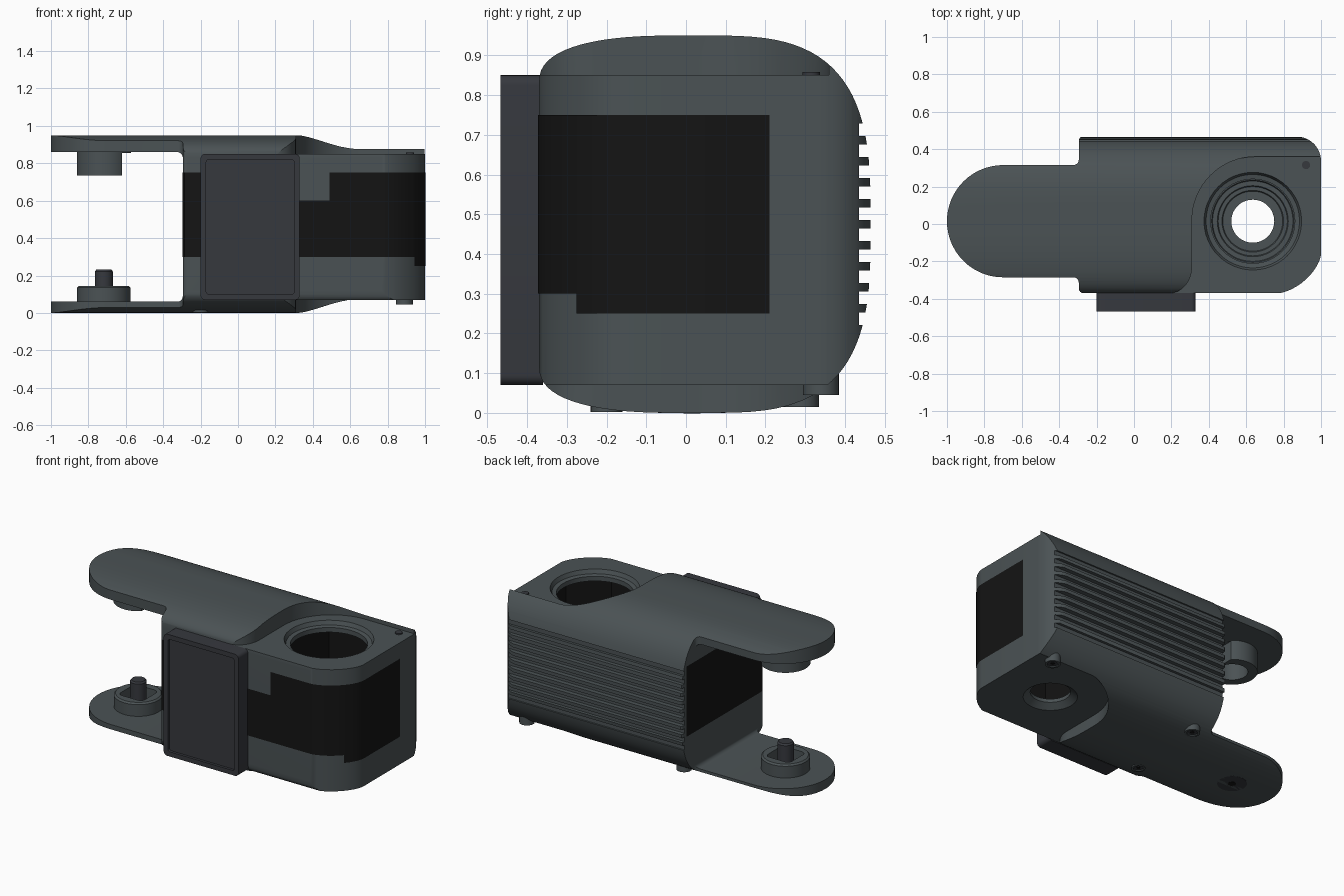
import bpy, bmesh, math
from mathutils import Matrix

if "Cube" in bpy.data.objects:
    bpy.data.objects.remove(bpy.data.objects["Cube"])

def material(name, rgb):
    m = bpy.data.materials.new(name)
    m.diffuse_color = (*rgb, 1)
    m.use_nodes = True
    m.node_tree.nodes["Principled BSDF"].inputs["Base Color"].default_value = m.diffuse_color
    return m

GREY = material("shell_grey", (0.07, 0.085, 0.09))
DARK = material("pad_grey", (0.037, 0.04, 0.048))
BLACK = material("black_panel", (0.007, 0.007, 0.007))

def finish(name, bm, mat):
    bmesh.ops.recalc_face_normals(bm, faces=bm.faces)
    me = bpy.data.meshes.new(name)
    bm.to_mesh(me)
    bm.free()
    ob = bpy.data.objects.new(name, me)
    bpy.context.collection.objects.link(ob)
    me.materials.append(mat)
    return ob

def smooth(ob):
    bpy.ops.object.select_all(action='DESELECT')
    ob.select_set(True)
    bpy.context.view_layer.objects.active = ob
    bpy.ops.object.shade_smooth_by_angle(angle=math.radians(30))

def prism(name, pts, a, b, axis='z', mat=GREY):
    """Extrude a closed 2D outline from a to b along an axis."""
    place = {'z': lambda p, t: (p[0], p[1], t), 'x': lambda p, t: (t, p[0], p[1]),
             'y': lambda p, t: (p[0], t, p[1])}[axis]
    bm = bmesh.new()
    lo = [bm.verts.new(place(p, a)) for p in pts]
    hi = [bm.verts.new(place(p, b)) for p in pts]
    bm.faces.new(lo)
    bm.faces.new(hi)
    n = len(pts)
    for i in range(n):
        bm.faces.new((lo[i], lo[(i + 1) % n], hi[(i + 1) % n], hi[i]))
    return finish(name, bm, mat)

def rect(x0, x1, y0, y1):
    return [(x0, y0), (x1, y0), (x1, y1), (x0, y1)]

def arc(cx, cy, rx, ry, d0, d1, n=2.0, steps=12):
    """Superellipse arc, angles in degrees."""
    out = []
    for i in range(steps + 1):
        t = math.radians(d0 + (d1 - d0) * i / steps)
        c, s = math.cos(t), math.sin(t)
        out.append((cx + rx * math.copysign(abs(c) ** (2 / n), c) * (abs(c) > 1e-6),
                    cy + ry * math.copysign(abs(s) ** (2 / n), s) * (abs(s) > 1e-6)))
    return out

def round_rect(x0, x1, y0, y1, r):
    return (arc(x1 - r, y0 + r, r, r, -90, 0, steps=6) + arc(x1 - r, y1 - r, r, r, 0, 90, steps=6)
            + arc(x0 + r, y1 - r, r, r, 90, 180, steps=6) + arc(x0 + r, y0 + r, r, r, 180, 270, steps=6))

def lathe(name, prof, x, y, mat=GREY, seg=48):
    """Revolve a closed (radius, z) outline about a vertical axis."""
    bm = bmesh.new()
    rings = [[bm.verts.new((x + r * math.cos(k * math.tau / seg), y + r * math.sin(k * math.tau / seg), z))
              for k in range(seg)] for r, z in prof]
    for a, b in zip(rings, rings[1:] + rings[:1]):
        for k in range(seg):
            j = (k + 1) % seg
            bm.faces.new((a[k], a[j], b[j], b[k]))
    bmesh.ops.remove_doubles(bm, verts=bm.verts, dist=1e-5)
    return finish(name, bm, mat)

def boolean(ob, cutter, op='DIFFERENCE'):
    m = ob.modifiers.new("cut", 'BOOLEAN')
    m.operation, m.object, m.solver = op, cutter, 'EXACT'
    m.material_mode = 'TRANSFER'
    bpy.context.view_layer.objects.active = ob
    bpy.ops.object.modifier_apply(modifier=m.name)
    bpy.data.objects.remove(cutter)

# body: plan outline intersected with the rounded end profile
CORNER = arc(0.77, -0.16, 0.23, 0.21, -90, 0, 1.6)
plan = ([(-0.27, -0.37)] + CORNER + arc(0.87, 0.337, 0.13, 0.13, 0, 90)
        + arc(-0.275, 0.447, 0.02, 0.02, 90, 180, steps=4)
        + arc(-0.325, 0.345, 0.03, 0.03, 0, -90, steps=5)
        + arc(-0.7, 0.015, 0.3, 0.3, 90, 270, steps=32)
        + arc(-0.325, -0.315, 0.03, 0.03, 90, 0, steps=5)
        + arc(-0.27, -0.345, 0.025, 0.025, 180, 260, steps=4))
side = (arc(0.05, 0.475, 0.415, 0.475, -90, 90, 3.1, 48)
        + arc(-0.02, 0.83, 0.35, 0.12, 90, 180, 2.5, 16)
        + arc(-0.02, 0.12, 0.35, 0.12, 180, 270, 2.5, 16))
body = prism("main_body_with_arms", plan, -0.1, 1.1)
boolean(body, prism("profile", side, -1.2, 1.2, 'x'), 'INTERSECT')

# gap between the two arms
gap = [(-1.2, 0.06), *arc(-0.325, 0.09, 0.03, 0.03, -90, 0, steps=5),
       *arc(-0.325, 0.83, 0.03, 0.03, 0, 90, steps=5), (-1.2, 0.86)]
boolean(body, prism("gap", gap, -0.6, 0.6, 'y'))

# lowered shelves above and below the round well
shelf = ([(1.2, -0.6), (0.19, -0.6), (0.19, -0.375)] + arc(0.19, -0.23, 0.12, 0.14, -90, 0, steps=8)
         + arc(0.65, 0.02, 0.34, 0.34, 180, 90, steps=16) + [(1.2, 0.36)])
for a, b in ((0.85, 1.2), (-0.2, 0.07)):
    boolean(body, prism("shelf", shelf, a, b))

# cooling grooves along the back
for i in range(10):
    z = 0.237 + i * 0.0529
    boolean(body, prism("groove", rect(0.435, 0.6, z - 0.0155, z + 0.0155), -0.4, 1.1, 'x'))

# hollow chamber, stepped top opening and flared bottom hole
chamber = [(0.38, -0.33), (0.76, -0.33), (0.95, -0.14), (0.95, 0.38), (0.38, 0.38)]
boolean(body, prism("chamber", chamber, 0.12, 0.79, mat=BLACK))
boolean(body, lathe("opening", [(0, 0.7), (0.225, 0.7), (0.225, 0.82), (0.25, 0.825),
                                (0.27, 0.87), (0.27, 1), (0, 1)], 0.635, 0.015))
boolean(body, lathe("bottom_hole", [(0, 0), (0.155, 0), (0.155, 0.07), (0.115, 0.10),
                                    (0.115, 0.2), (0, 0.2)], 0.635, 0.015))
smooth(body)

seat = lathe("well_floor_rings", [(0.115, 0.115), (0.30, 0.115), (0.30, 0.15), (0.22, 0.15), (0.215, 0.14),
                                  (0.19, 0.14), (0.185, 0.13), (0.165, 0.13), (0.16, 0.122), (0.115, 0.122)],
             0.635, 0.015)
smooth(seat)

# black panels wrapped around the body
def ribbon(name, line, z0, z1):
    bm = bmesh.new()
    lo = [bm.verts.new((x, y, z0)) for x, y in line]
    hi = [bm.verts.new((x, y, z1)) for x, y in line]
    for i in range(len(line) - 1):
        bm.faces.new((lo[i], lo[i + 1], hi[i + 1], hi[i]))
    smooth(finish(name, bm, BLACK))

E = 0.003
ribbon("left_black_panel", [(-0.295 - E, 0.42), (-0.295 - E, -0.345), (-0.287, -0.366),
                            (-0.27, -0.37 - E), (-0.19, -0.37 - E)], 0.3, 0.75)
ribbon("front_black_panel_low", [(0.32, -0.37 - E), (0.49, -0.37 - E)], 0.3, 0.6)
wrap = [(x + E * 0.8, y - E * 0.8) for x, y in CORNER]
ribbon("front_black_panel", [(0.49, -0.37 - E), *wrap[:8]], 0.3, 0.75)
ribbon("right_black_panel", [*wrap[7:], (1 + E, -0.15), (1 + E, 0.21)], 0.25, 0.75)

# front pad with a raised rim
pad = prism("front_pad", round_rect(-0.2, 0.33, 0.07, 0.85, 0.025), -0.467, -0.36, 'y', DARK)
boolean(pad, prism("pad_recess", round_rect(-0.17, 0.30, 0.10, 0.82, 0.015), -0.6, -0.45, 'y', DARK))
smooth(pad)

# lower peg: cup with square pocket and centre pin
PX, PY = -0.717, 0.015
cup = lathe("lower_cup", [(0, 0.04), (0.143, 0.04), (0.143, 0.135), (0.133, 0.145), (0, 0.145)], PX, PY)
boolean(cup, prism("pocket", round_rect(PX - 0.085, PX + 0.085, PY - 0.085, PY + 0.085, 0.03), 0.075, 0.3))
smooth(cup)
smooth(lathe("lower_pin", [(0, 0.07), (0.048, 0.07), (0.048, 0.222), (0.04, 0.232), (0, 0.232)], PX, PY, DARK))

# upper socket: open ring under the top arm
socket = lathe("upper_socket", [(0.09, 0.735), (0.145, 0.735), (0.145, 0.88), (0.09, 0.88)], PX, PY)
boolean(socket, prism("socket_cut", rect(-0.62, -0.4, -0.4, 0.4), 0.6, 0.855))
smooth(socket)

# screws on the underside and the small pin on the shelf
def screw(name, x, y, z, r):
    smooth(lathe(name + "_ring", [(r * 0.7, z), (r, z), (r, z + 0.07), (r * 0.7, z + 0.07)], x, y, GREY, 24))
    smooth(lathe(name, [(0, z + 0.006), (r * 0.7, z + 0.006), (r * 0.7, z + 0.05), (0, z + 0.05)], x, y, DARK, 24))
    prism(name + "_socket", arc(x, y, r * 0.3, r * 0.3, 0, 300, steps=5), z + 0.004, z + 0.02, mat=BLACK)

screw("rear_screw", -0.19, 0.29, 0.015, 0.045)
screw("front_screw", -0.2, -0.2, 0.002, 0.04)
screw("corner_screw", 0.89, 0.34, 0.045, 0.045)
smooth(lathe("peg_washer", [(0, -0.0), (0.085, 0.0), (0.085, 0.03), (0, 0.03)], PX, PY, DARK))
prism("peg_washer_socket", arc(PX, PY, 0.025, 0.025, 0, 300, steps=5), -0.001, 0.02, mat=BLACK)
smooth(lathe("shelf_pin", [(0, 0.84), (0.022, 0.84), (0.022, 0.858), (0, 0.858)], 0.92, 0.315, DARK, 20))
